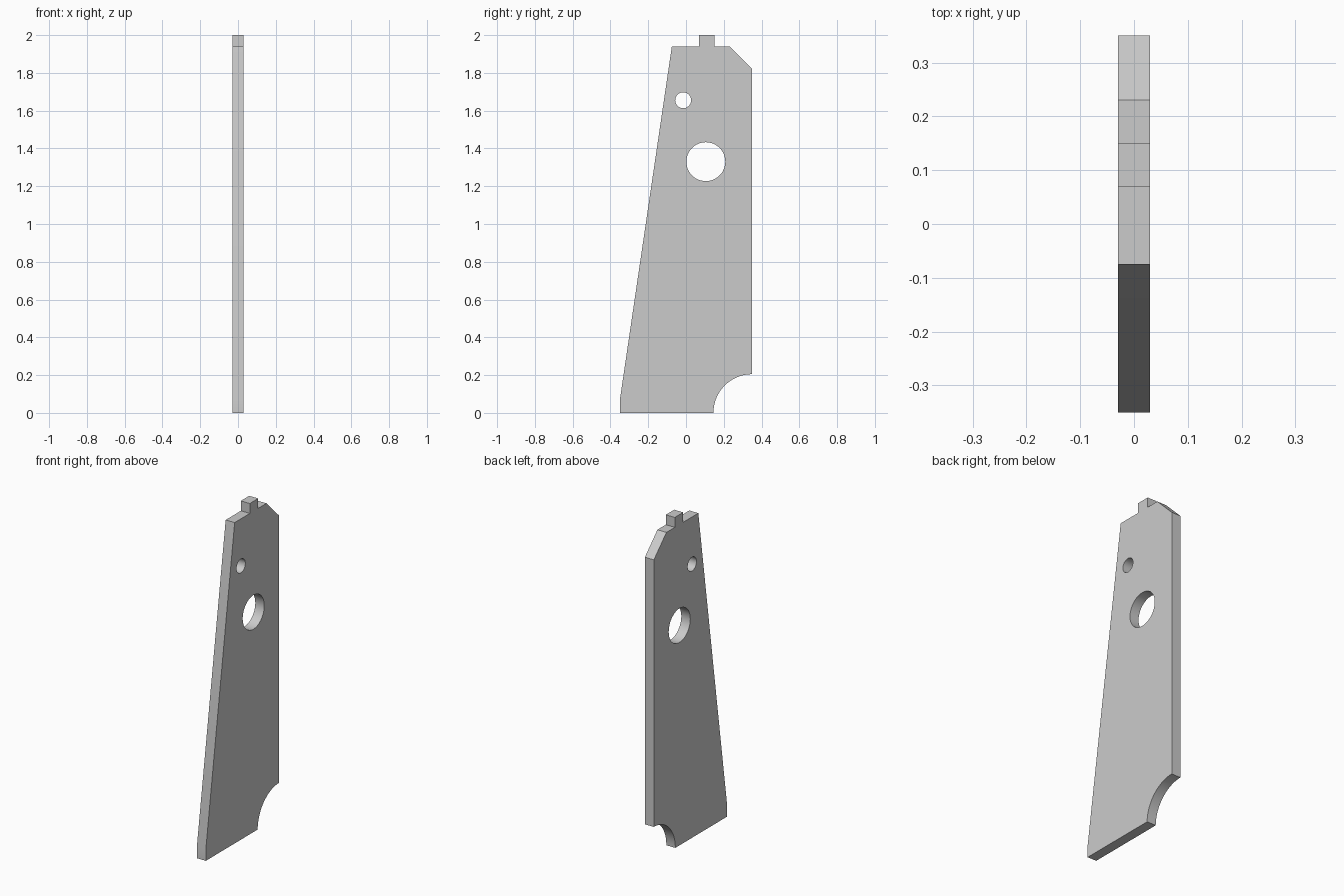
import bpy, bmesh
from math import cos, sin, pi
from mathutils import Matrix

if "Cube" in bpy.data.objects:
    bpy.data.objects.remove(bpy.data.objects["Cube"])

THICKNESS = 0.06


def arc(cy, cz, r, start, end, n):
    """Points from start to end angle, both included."""
    return [(cy + r * cos(start + (end - start) * i / n),
             cz + r * sin(start + (end - start) * i / n)) for i in range(n + 1)]


def circle(cy, cz, r, n=48):
    return arc(cy, cz, r, 0, 2 * pi, n)[:-1]


# Outer outline in (y, z): tapered front edge, top tab, chamfer, curved foot notch
outline = [(-0.35, 0), (-0.35, 0.07), (-0.075, 1.94), (0.07, 1.94), (0.07, 2.0),
           (0.15, 2.0), (0.15, 1.94), (0.23, 1.94), (0.35, 1.82)]
outline += arc(0.35, 0, 0.205, pi / 2, pi, 20)

# Small and large round holes
loops = [outline, circle(-0.015, 1.655, 0.042), circle(0.105, 1.33, 0.103)]

# Filled profile extruded to the plate thickness
curve = bpy.data.curves.new("side_plate", 'CURVE')
curve.dimensions = '2D'
curve.fill_mode = 'BOTH'
curve.extrude = THICKNESS / 2
for pts in loops:
    spline = curve.splines.new('POLY')
    spline.points.add(len(pts) - 1)
    for p, (y, z) in zip(spline.points, pts):
        p.co = (y, z, 0, 1)
    spline.use_cyclic_u = True

plate = bpy.data.objects.new("side_plate", curve)
bpy.context.collection.objects.link(plate)
bpy.context.view_layer.objects.active = plate
plate.select_set(True)
bpy.ops.object.convert(target='MESH')
plate = bpy.context.object

# Stand the profile up in the YZ plane and weld the caps to the rim
bm = bmesh.new()
bm.from_mesh(plate.data)
bm.transform(Matrix(((0, 0, 1, 0), (1, 0, 0, 0), (0, 1, 0, 0), (0, 0, 0, 1))))
bmesh.ops.remove_doubles(bm, verts=bm.verts, dist=1e-4)
bmesh.ops.recalc_face_normals(bm, faces=bm.faces)
bm.to_mesh(plate.data)
bm.free()

bpy.ops.object.shade_smooth_by_angle(angle=pi / 6)
